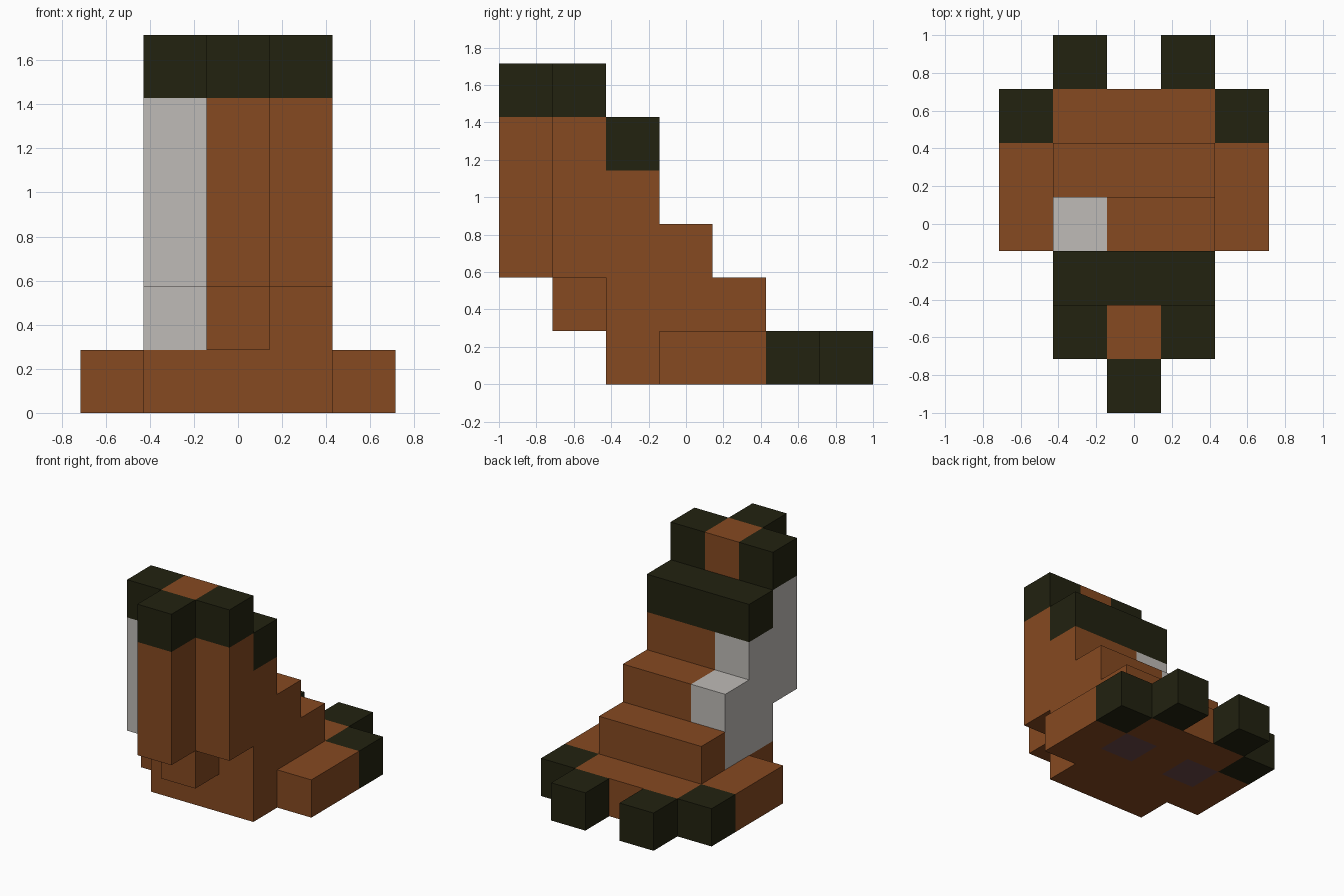
import bpy
import bmesh
from itertools import product
from mathutils import Vector

cube = bpy.data.objects.get("Cube")
if cube:
    bpy.data.objects.remove(cube, do_unlink=True)

UNIT = 2 / 7  # edge of one block


def material(name, color):
    mat = bpy.data.materials.new(name)
    mat.use_nodes = True
    mat.diffuse_color = (*color, 1)
    mat.node_tree.nodes["Principled BSDF"].inputs["Base Color"].default_value = (*color, 1)
    return mat


BROWN = material("brown", (0.239, 0.067, 0.015))
DARK = material("dark olive", (0.016, 0.016, 0.005))
PALE = material("pale grey", (0.52, 0.497, 0.474))
MAUVE = material("dusky mauve", (0.15, 0.063, 0.063))

# Every part is a set of block ranges: (x, y, z), each first to last.
# x counts from the centre line, y from the front, z from the ground.
PARTS = [
    # base and feet
    ("base", BROWN, [((-1, 1), (2, 3), (0, 0)), ((0, 0), (4, 4), (0, 0)), ((-1, 1), (5, 5), (0, 0))]),
    ("base_pads", MAUVE, [((s, s), (4, 4), (0, 0)) for s in (-1, 1)]),
    ("side_feet", BROWN, [((s, s), (3, 4), (0, 0)) for s in (-2, 2)]),
    ("side_toes", DARK, [((s, s), (5, 5), (0, 0)) for s in (-2, 2)]),
    ("back_toes", DARK, [((s, s), (6, 6), (0, 0)) for s in (-1, 1)]),
    # stepped body
    ("low_step", BROWN, [((-1, 1), (4, 4), (1, 1))]),
    ("middle_step", BROWN, [((0, 1), (3, 3), (1, 2))]),
    ("upper_body", BROWN, [((0, 1), (2, 2), (1, 3))]),
    ("back_ridge", DARK, [((-1, 1), (2, 2), (4, 4))]),
    # front columns
    ("side_column", BROWN, [((1, 1), (1, 1), (2, 4))]),
    ("middle_column", BROWN, [((0, 0), (1, 1), (1, 5))]),
    ("front_column", BROWN, [((0, 0), (0, 0), (2, 4))]),
    ("front_cap", DARK, [((0, 0), (0, 0), (5, 5))]),
    ("side_caps", DARK, [((s, s), (1, 1), (5, 5)) for s in (-1, 1)]),
    # pale flank on one side
    ("pale_flank", PALE, [((-1, -1), (1, 1), (2, 4)), ((-1, -1), (2, 2), (1, 3)), ((-1, -1), (3, 3), (1, 2))]),
]


def blocks(ranges):
    return {cell for box in ranges
            for cell in product(*(range(a, b + 1) for a, b in box))}


filled = set().union(*(blocks(ranges) for _, _, ranges in PARTS))


def build(name, mat, ranges):
    """Skin the part's blocks, leaving out faces hidden by a neighbour."""
    bm = bmesh.new()
    for cell in blocks(ranges):
        center = Vector((cell[0], cell[1] - 3, cell[2] + 0.5))
        for axis, sign in product(range(3), (-1, 1)):
            normal = Vector((0, 0, 0))
            normal[axis] = sign
            if tuple(int(c + n) for c, n in zip(cell, normal)) in filled:
                continue
            u, v = Vector((0, 0, 0)), Vector((0, 0, 0))
            u[(axis + 1) % 3] = 0.5
            v[(axis + 2) % 3] = 0.5 * sign
            mid = center + normal / 2
            bm.faces.new([bm.verts.new((mid + corner) * UNIT)
                          for corner in (-u - v, u - v, u + v, v - u)])
    bmesh.ops.remove_doubles(bm, verts=bm.verts, dist=0.001)
    mesh = bpy.data.meshes.new(name)
    bm.to_mesh(mesh)
    bm.free()
    mesh.materials.append(mat)
    obj = bpy.data.objects.new(name, mesh)
    bpy.context.collection.objects.link(obj)


for part in PARTS:
    build(*part)
